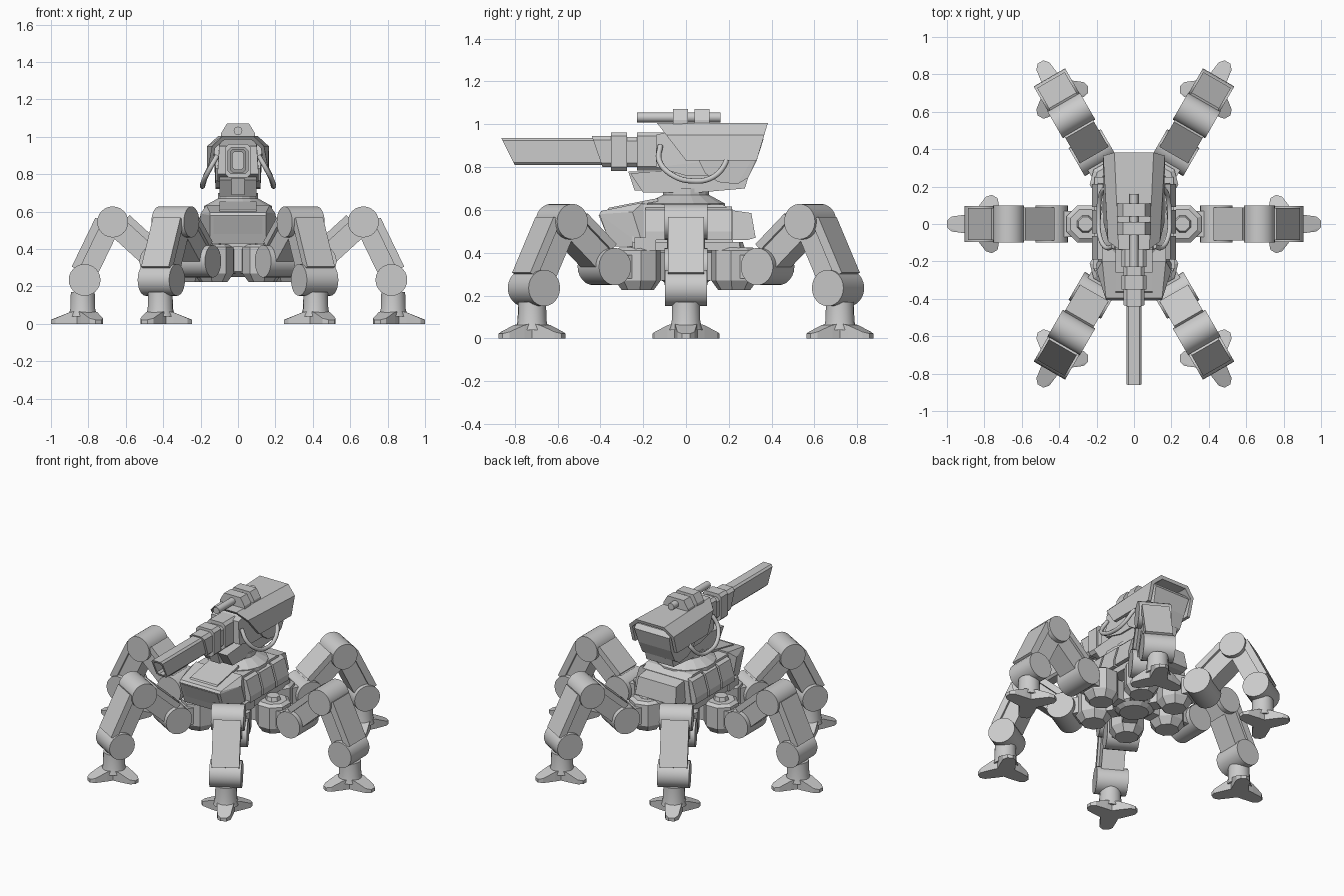
import bpy, bmesh, math
from mathutils import Vector, Matrix

if "Cube" in bpy.data.objects:
    bpy.data.objects.remove(bpy.data.objects["Cube"])

grey = bpy.data.materials.new("plain grey")
grey.diffuse_color = (0.6, 0.6, 0.6, 1)
grey.use_nodes = True
grey.node_tree.nodes["Principled BSDF"].inputs["Base Color"].default_value = grey.diffuse_color


def finish(name, bm, smooth=False):
    bmesh.ops.recalc_face_normals(bm, faces=bm.faces)
    me = bpy.data.meshes.new(name)
    bm.to_mesh(me)
    bm.free()
    me.materials.append(grey)
    ob = bpy.data.objects.new(name, me)
    bpy.context.collection.objects.link(ob)
    if smooth:
        bpy.context.view_layer.objects.active = ob
        ob.select_set(True)
        bpy.ops.object.shade_smooth_by_angle(angle=math.radians(35))
        ob.select_set(False)
    return ob


def hull(name, pts):
    bm = bmesh.new()
    for p in pts:
        bm.verts.new(p)
    bmesh.ops.convex_hull(bm, input=bm.verts)
    bmesh.ops.dissolve_limit(bm, angle_limit=0.02, verts=bm.verts, edges=bm.edges)
    return finish(name, bm)


def box(name, x, y, z):
    return hull(name, [(a, b, c) for a in x for b in y for c in z])


def side_prism(name, yz, w, top_w=None):
    """Side outline widened to +-w; points above mid height may use top_w."""
    mid = (min(p[1] for p in yz) + max(p[1] for p in yz)) / 2
    return hull(name, [(s * (top_w if top_w and z > mid else w), y, z)
                       for y, z in yz for s in (-1, 1)])


def loft(name, rings, smooth=False):
    """Skin a stack of point loops and cap both ends."""
    bm = bmesh.new()
    vs = [[bm.verts.new(p) for p in r] for r in rings]
    n = len(vs[0])
    for a, b in zip(vs, vs[1:]):
        for i in range(n):
            bm.faces.new((a[i], a[(i + 1) % n], b[(i + 1) % n], b[i]))
    bm.faces.new(vs[0])
    bm.faces.new(vs[-1])
    return finish(name, bm, smooth)


def turned(name, profile, n, x=0, y=0, smooth=False):
    """Stack of regular polygons from (radius, z) pairs."""
    return loft(name, [[(x + r * math.cos(math.tau * (i + .5) / n),
                         y + r * math.sin(math.tau * (i + .5) / n), z)
                        for i in range(n)] for r, z in profile], smooth)


def axle(name, x, z, r, half, n=24):
    """Cylinder lying along y."""
    return loft(name, [[(x + r * math.cos(math.tau * i / n), y, z + r * math.sin(math.tau * i / n))
                        for i in range(n)] for y in (-half, half)], True)


def limb(name, a, b, s, off, half):
    """Slab along the line a-b in the xz plane, between two normal offsets."""
    a, b = Vector(a), Vector(b)
    d = (b - a).normalized()
    nrm = Vector((-d.y, d.x))
    pts = [a + d * t + nrm * o for t in s for o in off]
    return hull(name, [(p.x, y, p.y) for p in pts for y in (-half, half)])


# One leg, along +x
HIP, KNEE, ANKLE = (.44, .335), (.67, .545), (.82, .235)
leg = [
    turned("hip_mount", [(.075, .225), (.108, .27), (.108, .41), (.085, .425)], 8, .26),
    turned("hip_mount_cap", [(.05, .42), (.04, .45)], 8, .26),
    box("hip_link", (.3, .42), (-.07, .07), (.28, .39)),
    axle("hip_joint", *HIP, .087, .1),
    limb("thigh", HIP, KNEE, (.0, .31), (-.06, .07), .07),
    limb("thigh_plate", HIP, KNEE, (.06, .27), (.05, .088), .088),
    axle("knee_joint", *KNEE, .083, .1),
    limb("shin", KNEE, ANKLE, (0, .33), (-.05, .07), .07),
    limb("shin_plate", KNEE, ANKLE, (.02, .31), (.05, .093), .085),
    axle("ankle_joint", *ANKLE, .085, .097),
    turned("foot_column", [(.078, .04), (.068, .08), (.065, .17)], 16, .83, 0, True),
]
for k in range(3):
    toe = hull("toe", [(x, s * w, z) for s in (-1, 1) for x, w, z in (
        (0, .055, 0), (0, .055, .075), (.07, .05, .062), (.07, .05, 0),
        (.145, .04, .03), (.145, .04, 0), (.17, .018, .022), (.17, .018, 0))])
    toe.data.transform(Matrix.Translation((.83, 0, 0)) @ Matrix.Rotation(k * math.tau / 3, 4, 'Z'))
    leg.append(toe)

# Repeat the leg six times round the hull
for i in range(6):
    for part in leg:
        ob = part if i == 0 else part.copy()
        if i:
            bpy.context.collection.objects.link(ob)
        ob.rotation_euler.z = i * math.tau / 6

# Undercarriage star
turned("belly_hub", [(.09, .25), (.13, .28), (.13, .43)], 12)
for i in range(3):
    arm = box("belly_arm", (-.26, .26), (-.045, .045), (.27, .4))
    arm.rotation_euler.z = i * math.tau / 6

# Hull
box("hull_floor", (-.21, .21), (-.25, .25), (.41, .45))
side_prism("hull_body", [(-.25, .44), (.22, .44), (.22, .6), (.17, .625), (-.22, .625), (-.25, .6)], .195, .17)
hull("nose", [(s * x, y, z) for s in (-1, 1) for x, y, z in (
    (.15, -.35, .43), (.15, -.405, .58), (.2, -.2, .43), (.2, -.25, .59), (.15, -.395, .595),
    (.17, -.2, .635))])
side_prism("nose_plate", [(-.36, .46), (-.35, .46), (-.408, .575), (-.4, .575)], .13)
side_prism("nose_deck", [(-.37, .595), (-.13, .64), (-.13, .655), (-.36, .61)], .1)
side_prism("rear_pack", [(.2, .46), (.29, .46), (.325, .47), (.305, .585), (.2, .6)], .15, .14)
for s in (-1, 1):
    box("chin_block", (s * .12, s * .22), (-.24, -.14), (.41, .47))
    for k in range(3):
        y = -.19 + k * .14
        hull("side_panel", [(s * x, yy, z) for yy in (y, y + .125) for x, z in (
            (.17, .46), (.225, .46), (.225, .5), (.195, .6), (.165, .615))])

# Turret ring and cradle
turned("turret_ring", [(.185, .605), (.185, .63), (.11, .67), (.11, .7)], 16)
side_prism("cradle", [(-.2, .68), (-.26, .77), (.06, .775), (.31, .82), (.275, .70), (.05, .68)], .1)
side_prism("cradle_spine", [(-.24, .69), (-.27, .78), (.1, .78), (.1, .69)], .035)
side_prism("gun_body", [(-.14, .8), (-.14, .95), (.0, .985), (.3, .985), (.32, .85), (.2, .76), (.0, .76)], .11, .1)
side_prism("rear_casing", [(.06, .83), (.09, .77), (.15, .73), (.24, .72), (.29, .75), (.33, .83),
                           (.362, .93), (.34, .96), (.08, .96)], .12, .13)

# Armour shell: arched section whose ends lean with height
half = [(.165, .83), (.165, .95), (.105, 1.005)]
inner = [(.09, .985), (.143, .94), (.143, .83)]
section = half + [(-x, z) for x, z in half[::-1]] + [(-x, z) for x, z in inner[::-1]] + inner
rings = []
for front in (True, False):
    ring = []
    for x, z in section:
        t = (z - .83) / .175
        ring.append((x * (.78 + .2 * (1 - t)) if front else x, -.0 - .135 * t if front else .33 + .052 * t, z))
    rings.append(ring)
loft("shell", rings)

# Barrel with a slanted open muzzle
def rect(w, z0, z1, y0, y1, c=.012):
    pts = [(w - c, z0), (w, z0 + c), (w, z1 - c), (w - c, z1)]
    pts += [(-x, z) for x, z in pts[::-1]]
    return [(x, y0 + (y1 - y0) * (z - z0) / (z1 - z0), z) for x, z in pts]


loft("barrel", [rect(.041, .81, .935, -.2, -.2), rect(.041, .81, .935, -.8, -.862),
                rect(.03, .825, .92, -.807, -.855), rect(.03, .825, .92, -.5, -.5)])
for nm, w, z0, z1, ya, yb, lean in (
        ("barrel_collar", .055, .8, .945, -.39, -.34, -.05),
        ("barrel_sleeve", .066, .782, .962, -.35, -.275, 0),
        ("barrel_neck", .055, .8, .94, -.28, -.22, 0),
        ("barrel_root", .066, .785, .962, -.23, -.1, 0)):
    loft(nm, [rect(w, z0, z1, ya, ya + lean, .018), rect(w, z0, z1, yb, yb, .018)])

# Sight on the roof
sight = axle("sight_tube", 0, 0, .023, .195, 12)
sight.location = (0, -.035, 1.032)
for y in (-.06, .04):
    hull("sight_clamp", [(s * x, yy, z) for s in (-1, 1) for yy in (y, y + .07)
                         for x, z in ((.09, .99), (.09, 1.02), (.06, 1.07))])

# Feed hoses hanging at both sides
for s in (-1, 1):
    cu = bpy.data.curves.new("hose", 'CURVE')
    cu.dimensions = '3D'
    cu.bevel_depth = .013
    cu.bevel_resolution = 2
    cu.resolution_u = 6
    cu.use_fill_caps = True
    path = [(.11, -.12, .9), (.15, -.125, .83), (.185, -.06, .76), (.19, .03, .735),
            (.185, .12, .75), (.165, .18, .81), (.14, .19, .85)]
    sp = cu.splines.new('BEZIER')
    sp.bezier_points.add(len(path) - 1)
    for bp, (x, y, z) in zip(sp.bezier_points, path):
        bp.co = (s * x, y, z)
        bp.handle_left_type = bp.handle_right_type = 'AUTO'
    cu.materials.append(grey)
    bpy.context.collection.objects.link(bpy.data.objects.new("hose", cu))
